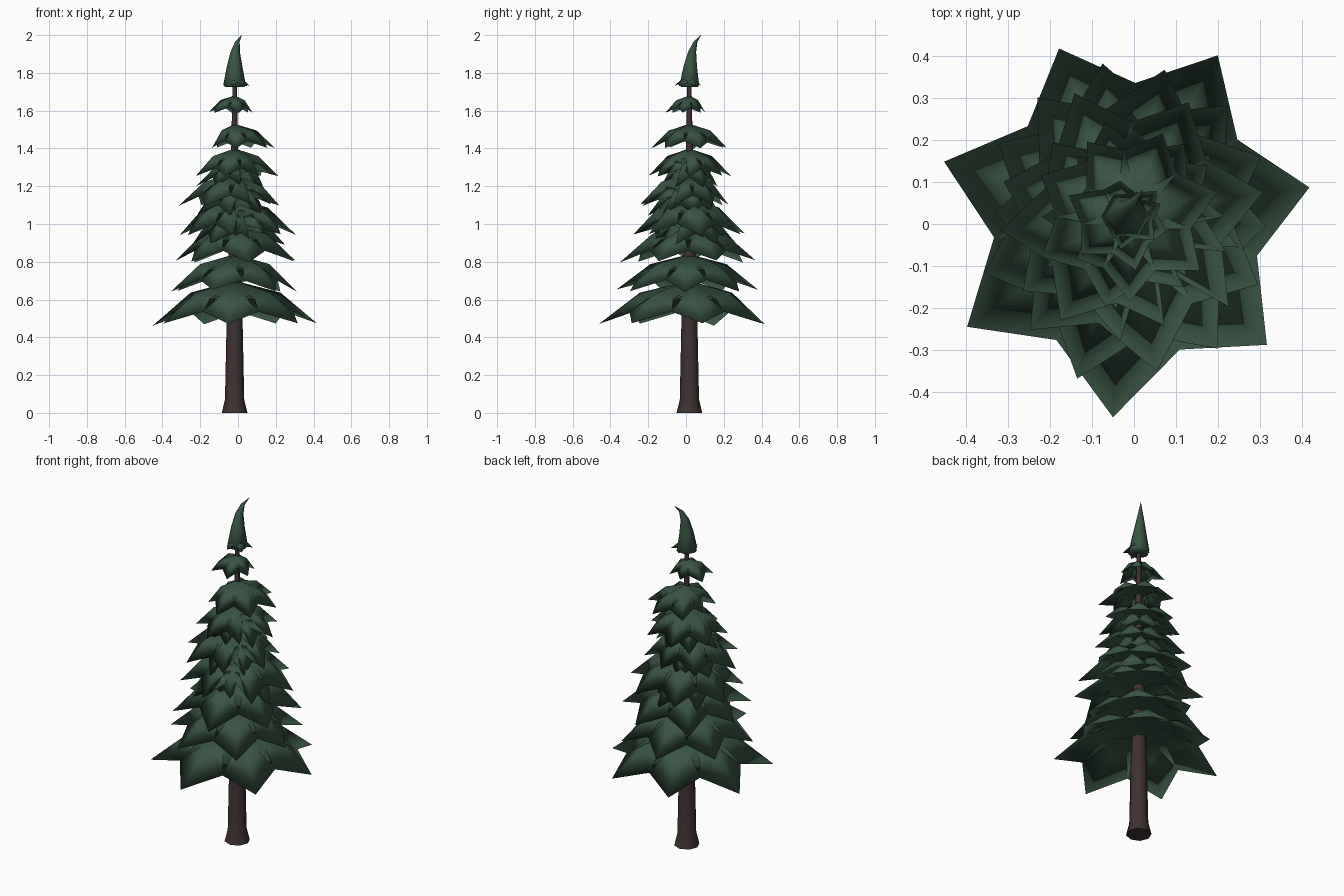
import bpy, bmesh, math, random

random.seed(4)
cube = bpy.data.objects.get("Cube")
if cube:
    bpy.data.objects.remove(cube)


def material(name, rgb):
    m = bpy.data.materials.new(name)
    m.use_nodes = True
    m.diffuse_color = (*rgb, 1)
    m.node_tree.nodes["Principled BSDF"].inputs["Base Color"].default_value = (*rgb, 1)
    return m


needle_green = material("needle green", (0.04, 0.088, 0.055))
bark_brown = material("bark brown", (0.05, 0.031, 0.031))


def finish(bm, name, mat, angle):
    mesh = bpy.data.meshes.new(name)
    bm.to_mesh(mesh)
    bm.free()
    obj = bpy.data.objects.new(name, mesh)
    bpy.context.collection.objects.link(obj)
    mesh.materials.append(mat)
    bpy.ops.object.select_all(action="DESELECT")
    obj.select_set(True)
    bpy.context.view_layer.objects.active = obj
    bpy.ops.object.shade_smooth_by_angle(angle=math.radians(angle))


def tube(name, rings, sides, mat):
    """Closed tube through rings of (x, y, z, radius)."""
    bm = bmesh.new()
    loops = []
    for x, y, z, r in rings:
        loops.append([bm.verts.new((x + r * math.cos(a), y + r * math.sin(a), z))
                      for a in (math.tau * i / sides for i in range(sides))])
    for low, high in zip(loops, loops[1:]):
        for i in range(sides):
            j = (i + 1) % sides
            bm.faces.new((low[i], low[j], high[j], high[i]))
    bm.faces.new(loops[0][::-1])
    bm.faces.new(loops[-1])
    finish(bm, name, mat, 65)


def tier(name, centre, top, drop, reach, start, points=7, jitter=0.03, notch=False):
    """Closed drooping star of pointed boughs; reach = (-x, +x, -y, +y) extents."""
    bm = bmesh.new()
    left, right, front, back = reach
    step = math.tau / points

    def vert(angle, r, fall):
        c, s = math.cos(angle), math.sin(angle)
        rx = right - centre[0] if c > 0 else centre[0] - left
        ry = back - centre[1] if s > 0 else centre[1] - front
        radius = r * math.sqrt((rx * c) ** 2 + (ry * s) ** 2)
        return bm.verts.new((centre[0] + radius * c, centre[1] + radius * s, top - drop * fall))

    # Rim of tips and valleys, with an optional deep split on the front left
    boughs, valleys = [], []
    for i in range(points):
        a = math.radians(start) + i * step
        b = a + step / 2
        split = notch and math.cos(b + math.pi / 4) > math.cos(step / 2)
        inner, outer = (0.2, 0.36) if split else (0.4, 0.72)
        boughs.append((vert(a, 0.55, 0.27), vert(a, 0.55, 0.46),
                       vert(a, 1 + random.uniform(-jitter, jitter), random.uniform(0.95, 1.03))))
        # The underside folds up slightly through the top between boughs
        valleys.append((vert(b, inner, 0.36), vert(b, inner + 0.03, 0.33), vert(b, outer, 0.7)))

    # Upper sheet, then the underside with reversed faces
    for side, centre_fall in ((0, 0), (1, 0.47)):
        crown = bm.verts.new((*centre, top - drop * centre_fall))
        for i in range(points):
            mid, tip = boughs[i][side], boughs[i][2]
            before, after = valleys[i - 1], valleys[i]
            for face in ((crown, mid, after[side]), (crown, before[side], mid),
                         (mid, after[2], after[side]), (mid, before[side], before[2]),
                         (mid, tip, after[2]), (mid, before[2], tip)):
                bm.faces.new(face[::-1] if side else face)
    finish(bm, name, needle_green, 180)


# Trunk with a flared foot
X, Y = -0.018, 0.018
tube("trunk", [(X, Y, 0, 0.068), (X, Y, 0.07, 0.051), (X, Y, 0.5, 0.042),
               (X, Y, 1.25, 0.021), (X, Y, 1.75, 0.011)], 8, bark_brown)

# Bough tiers: top height, droop, extents, first bough angle
tiers = [
    (0.70, 0.235, (-0.46, 0.43, -0.46, 0.46), 9),
    (0.84, 0.195, (-0.37, 0.32, -0.38, 0.38), -4),
    (1.00, 0.20, (-0.33, 0.33, -0.35, 0.38), 24),
    (1.14, 0.20, (-0.33, 0.31, -0.28, 0.33), 10),
    (1.27, 0.17, (-0.31, 0.22, -0.27, 0.23), 32),
    (1.40, 0.15, (-0.25, 0.21, -0.20, 0.24), 0),
    (1.53, 0.13, (-0.14, 0.20, -0.18, 0.24), 15),
    (1.68, 0.09, (-0.17, 0.08, -0.11, 0.10), 40),
    (1.78, 0.05, (-0.07, 0.07, -0.06, 0.08), 20),
]
for n, (top, drop, reach, start) in enumerate(tiers, 1):
    ragged = n in (4, 5, 6)
    tier(f"bough_tier_{n}", (X, Y), top, drop, reach, start, 7 if n < 8 else 6, notch=ragged)
    # Ragged shorter boughs hanging beneath the middle tiers
    if ragged:
        tier(f"under_boughs_{n}", (X, Y), top - 0.05, drop, [0.78 * e for e in reach],
             start + 26, 7, 0.14, True)

# Bent leader at the top
tube("treetop", [(X, Y, 1.725, 0.05), (X, Y, 1.735, 0.06), (X, Y + 0.004, 1.83, 0.042),
                 (X + 0.003, Y + 0.014, 1.91, 0.025), (X + 0.015, Y + 0.032, 1.965, 0.012),
                 (X + 0.038, Y + 0.062, 2.0, 0.001)], 6, needle_green)
